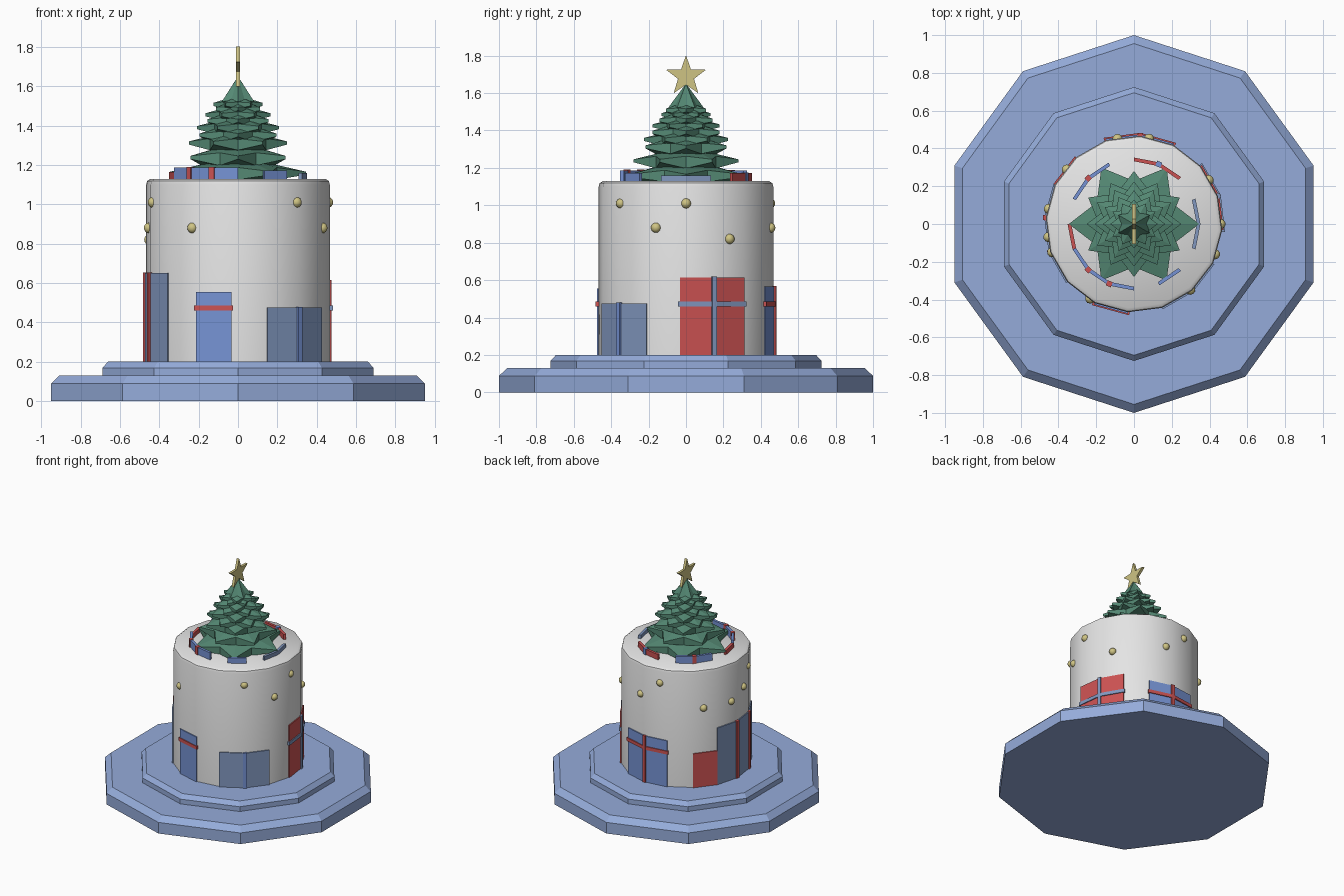
import bpy, bmesh, math
from math import sin, cos, radians, pi

if "Cube" in bpy.data.objects:
    bpy.data.objects.remove(bpy.data.objects["Cube"])


def mat(name, rgb):
    m = bpy.data.materials.new(name)
    m.diffuse_color = (*rgb, 1)
    m.use_nodes = True
    m.node_tree.nodes["Principled BSDF"].inputs["Base Color"].default_value = m.diffuse_color
    return m


PALE = mat("pale_blue", (0.30, 0.41, 0.70))
WHITE = mat("icing_white", (0.78, 0.78, 0.78))
GREEN = mat("tree_green", (0.09, 0.25, 0.175))
GOLD = mat("gold", (0.62, 0.55, 0.23))
RED = mat("red", (0.60, 0.085, 0.085))
BLUE = mat("bright_blue", (0.18, 0.29, 0.66))
SLATE = mat("slate_blue", (0.22, 0.31, 0.52))


def finish(name, bm, material, smooth=None):
    bmesh.ops.recalc_face_normals(bm, faces=bm.faces)
    me = bpy.data.meshes.new(name)
    bm.to_mesh(me)
    bm.free()
    me.materials.append(material)
    ob = bpy.data.objects.new(name, me)
    bpy.context.collection.objects.link(ob)
    if smooth:
        bpy.context.view_layer.objects.active = ob
        ob.select_set(True)
        bpy.ops.object.shade_smooth_by_angle(angle=radians(smooth))
        ob.select_set(False)
    return ob


def rings(name, loops, material, smooth=None):
    """Skin a stack of equal-length point loops, capping both ends."""
    bm = bmesh.new()
    vs = [[bm.verts.new(p) for p in lp] for lp in loops]
    n = len(vs[0])
    for a, b in zip(vs, vs[1:]):
        for i in range(n):
            j = (i + 1) % n
            bm.faces.new((a[i], a[j], b[j], b[i]))
    bm.faces.new(vs[0])
    bm.faces.new(vs[-1])
    return finish(name, bm, material, smooth)


def circle(r, z, n, start):
    return [(r * cos(radians(start) + 2 * pi * i / n),
             r * sin(radians(start) + 2 * pi * i / n), z) for i in range(n)]


def turned(name, profile, n, start, material, smooth=None):
    return rings(name, [circle(r, z, n, start) for r, z in profile], material, smooth)


def band(name, r0, r1, angles, z0, z1, material):
    """Bent plate whose corners sit at the given angles."""
    loops = []
    for a in angles:
        c, s = cos(radians(a)), sin(radians(a))
        loops.append([(r0 * c, r0 * s, z0), (r1 * c, r1 * s, z0),
                      (r1 * c, r1 * s, z1), (r0 * c, r0 * s, z1)])
    return rings(name, loops, material)


# Stepped ten-sided stand
turned("stand_lower", [(1.0, 0), (1.0, 0.088), (0.955, 0.13)], 10, 90, PALE)
turned("stand_upper", [(0.725, 0.125), (0.725, 0.168), (0.695, 0.2)], 10, 90, PALE)

# Cake body with a rounded top edge
turned("cake", [(0.468, 0.19), (0.468, 1.10), (0.463, 1.118), (0.445, 1.13)],
       16, 18.5, WHITE, 40)

# Wrapped presents around the cake: first corner, segments, top, colour,
# ribbon colour, vertical ribbon corners, whether it has a horizontal ribbon
STEP = 22.5
presents = [
    (243.5, 1, 0.555, BLUE, RED, [], True),
    (288.5, 2, 0.475, SLATE, BLUE, [1], False),
    (-4.0, 2, 0.615, RED, SLATE, [1], True),
    (63.5, 2, 0.565, BLUE, RED, [1], True),
    (131.0, 1, 0.47, RED, RED, [], False),
    (153.5, 3, 0.65, SLATE, RED, [1, 2], False),
]
for k, (a, n, top, body, rib, verts, horiz) in enumerate(presents):
    corners = [a + STEP * i for i in range(n + 1)]
    band(f"side_present_{k}", 0.455, 0.476, corners, 0.195, top, body)
    for i in verts:
        c = corners[i]
        band(f"side_ribbon_{k}_{i}", 0.46, 0.483, [c - 1.6, c, c + 1.6], 0.195, top + 0.004, rib)
    if horiz:
        wide = [corners[0] - 1] + corners[1:-1] + [corners[-1] + 1]
        band(f"side_band_{k}", 0.456, 0.484, wide, 0.46, 0.486, rib)

# Small presents standing on top of the cake
top_presents = [
    (-22.5, 2, 1.16, SLATE, SLATE, []),
    (45, 2, 1.172, RED, BLUE, [1]),
    (112.5, 2, 1.185, BLUE, RED, [1]),
    (180, 1, 1.165, RED, RED, []),
    (202.5, 3, 1.187, BLUE, RED, [1, 2]),
    (292.5, 1, 1.172, BLUE, RED, []),
]
for k, (a, n, top, body, rib, verts) in enumerate(top_presents):
    corners = [a + STEP * i for i in range(n + 1)]
    band(f"top_present_{k}", 0.332, 0.352, corners, 1.125, top, body)
    for i in verts:
        c = corners[i]
        band(f"top_ribbon_{k}_{i}", 0.328, 0.357, [c - 2.4, c, c + 2.4], 1.125, top + 0.004, rib)

# Gold baubles
baubles = [(310.6, 1.01), (0, 1.01), (339.5, 0.88), (30.5, 0.82), (80, 0.88),
           (101, 1.01), (141, 0.82), (170, 0.82), (188.7, 0.88), (199, 1.01), (239.6, 0.88)]
for k, (a, z) in enumerate(baubles):
    bm = bmesh.new()
    bmesh.ops.create_uvsphere(bm, u_segments=10, v_segments=8, radius=0.027)
    ob = finish(f"bauble_{k}", bm, GOLD, 60)
    ob.location = (0.458 * cos(radians(a)), 0.458 * sin(radians(a)), z)


def star_loop(tip, notch, z_tip, z_notch, start, points=6):
    out = []
    for i in range(points * 2):
        a = radians(start) + pi * i / points
        r, z = (tip, z_tip) if i % 2 == 0 else (notch, z_notch)
        out.append((r * cos(a), r * sin(a), z))
    return out


# Tree: six-pointed layers, thick at the middle and thin at the tips
layers = [(0.345, 1.158), (0.28, 1.238), (0.25, 1.312), (0.225, 1.352), (0.208, 1.39),
          (0.178, 1.425), (0.165, 1.455), (0.13, 1.485), (0.125, 1.508)]
for k, (r, z) in enumerate(layers):
    st = 30 * (k % 2)
    h = 0.13 * r + 0.004
    low = max(1.125, z - h - 0.012)
    rings(f"tree_layer_{k}", [
        circle(0.3 * r, low, 12, st),
        star_loop(r, 0.66 * r, z - 0.008, max(1.126, z - h), st),
        star_loop(r, 0.66 * r, z + 0.008, z + h * 0.6, st),
        circle(0.3 * r, z + h + 0.015, 12, st)], GREEN)
rings("tree_top", [circle(0.03, 1.50, 12, 30),
                   star_loop(0.095, 0.068, 1.522, 1.53, 30),
                   circle(0.004, 1.645, 12, 30)], GREEN)

# Five-pointed star topper, facing sideways
pts = []
for i in range(10):
    r = 0.112 if i % 2 == 0 else 0.045
    a = pi / 2 + pi * i / 5
    pts.append((r * cos(a), 1.69 + r * sin(a)))
rings("star_topper", [[(x, y, z) for y, z in pts] for x in (-0.01, 0.01)], GOLD)
